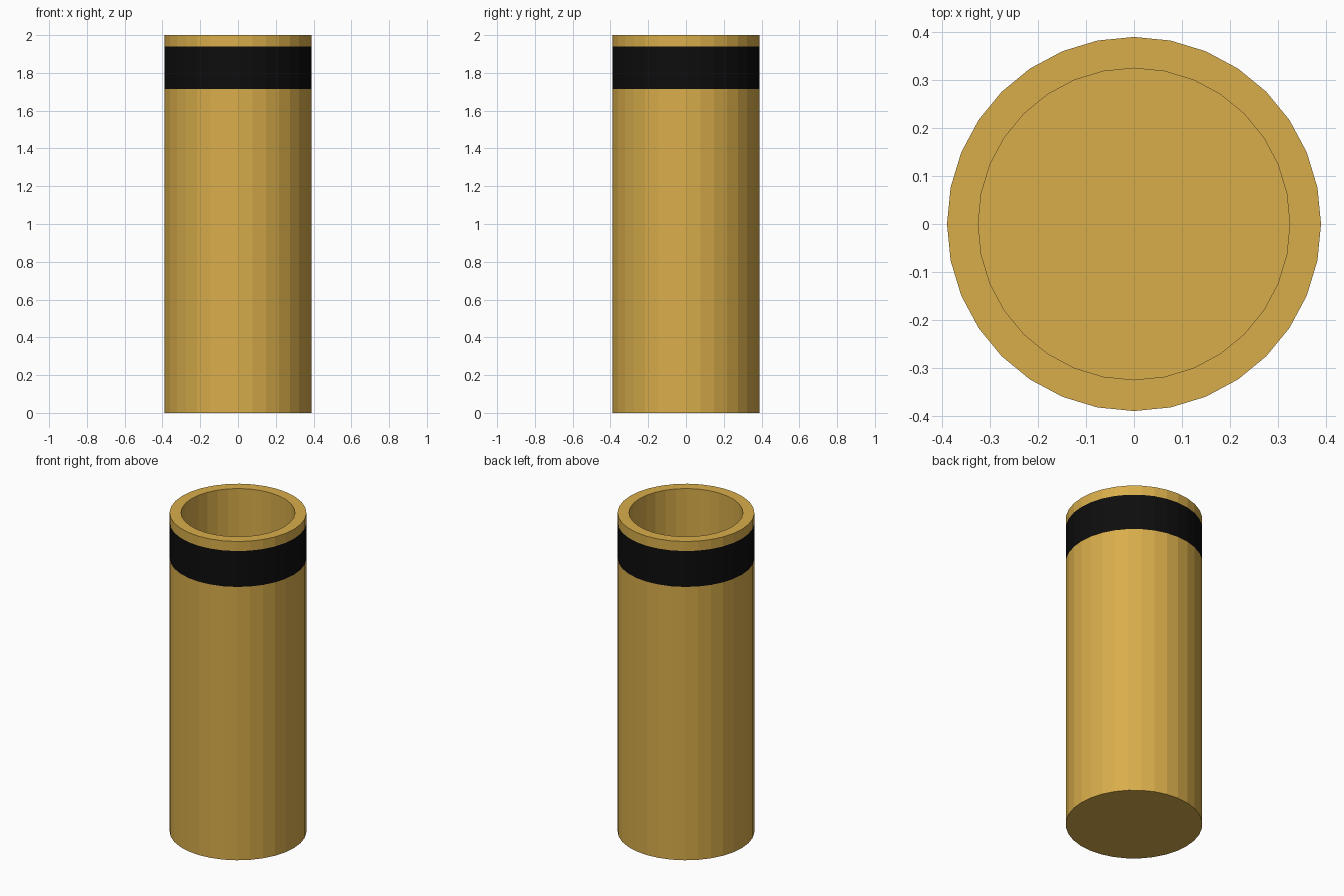
import bpy
import bmesh
from math import cos, sin, tau

cube = bpy.data.objects.get("Cube")
if cube:
    bpy.data.objects.remove(cube, do_unlink=True)

SIDES = 32
OUTER, INNER = 0.389, 0.324
FLOOR, HEIGHT = 0.065, 2.0
BAND_LOW, BAND_HIGH = 1.715, 1.94


def make_material(name, colour):
    mat = bpy.data.materials.new(name)
    mat.use_nodes = True
    mat.diffuse_color = colour
    mat.node_tree.nodes["Principled BSDF"].inputs["Base Color"].default_value = colour
    return mat


brass = make_material("brass", (0.69, 0.42, 0.07, 1))
black = make_material("black", (0.004, 0.004, 0.004, 1))

# Profile runs up the outer wall, over the rim and down the bore
profile = [(OUTER, 0), (OUTER, BAND_LOW), (OUTER, BAND_HIGH),
           (OUTER, HEIGHT), (INNER, HEIGHT), (INNER, FLOOR)]

bm = bmesh.new()
rings = []
for radius, z in profile:
    rings.append([bm.verts.new((radius * cos(tau * i / SIDES),
                                radius * sin(tau * i / SIDES), z))
                  for i in range(SIDES)])

# Walls, with the painted band on the outer wall
for level, (low, high) in enumerate(zip(rings, rings[1:])):
    for i in range(SIDES):
        j = (i + 1) % SIDES
        face = bm.faces.new((low[i], low[j], high[j], high[i]))
        face.material_index = int(profile[level] == (OUTER, BAND_LOW))

# Closed base and the floor of the bore
bm.faces.new(rings[0][::-1])
bm.faces.new(rings[-1])

mesh = bpy.data.meshes.new("hollow_cylinder")
bm.to_mesh(mesh)
bm.free()
mesh.materials.append(brass)
mesh.materials.append(black)
cylinder = bpy.data.objects.new("hollow_cylinder", mesh)
bpy.context.collection.objects.link(cylinder)
